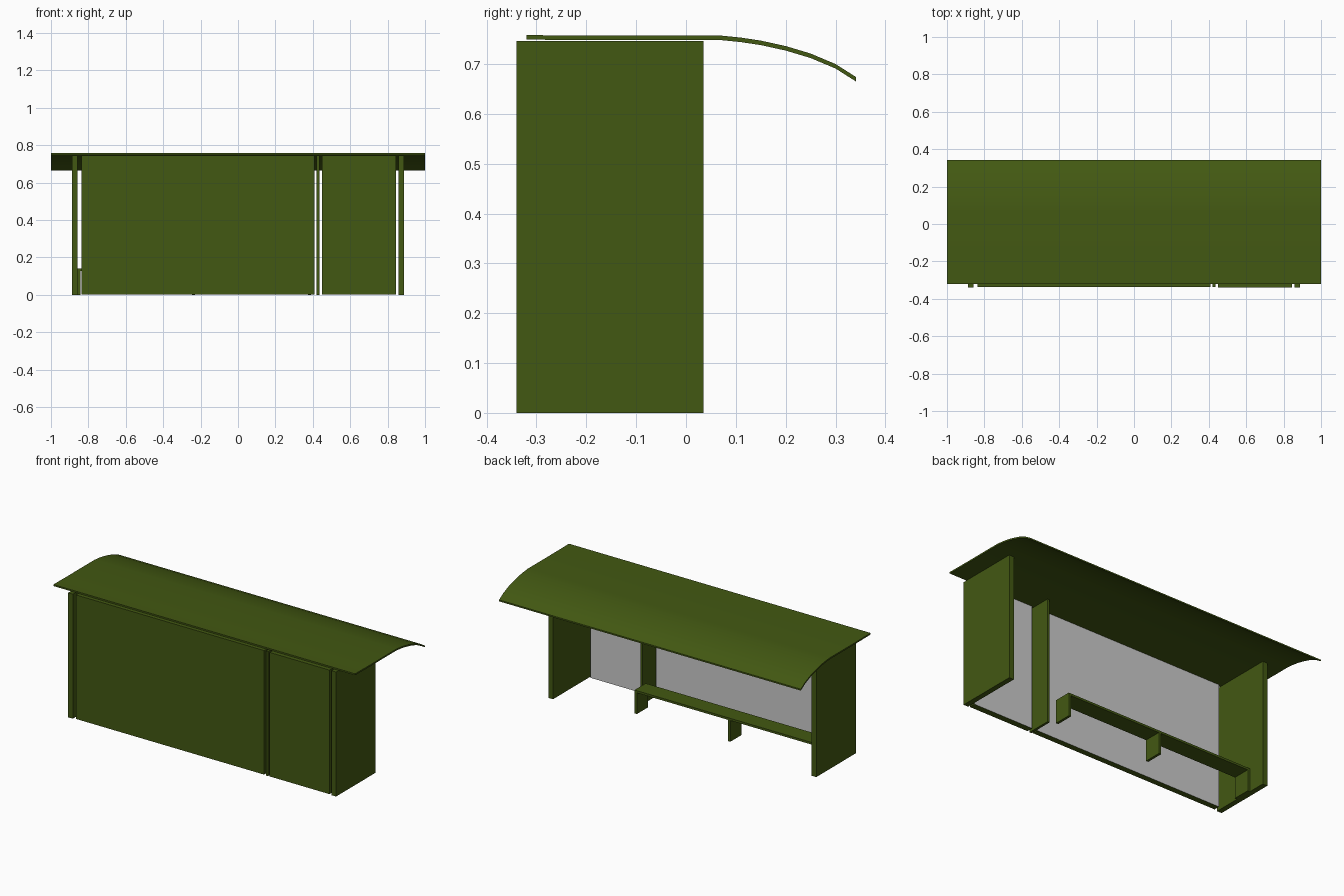
import bpy, bmesh, math

if "Cube" in bpy.data.objects:
    bpy.data.objects.remove(bpy.data.objects["Cube"])

green = bpy.data.materials.new("green_paint")
green.diffuse_color = (0.055, 0.098, 0.006, 1)
green.use_nodes = True
green.node_tree.nodes["Principled BSDF"].inputs["Base Color"].default_value = green.diffuse_color


def make_object(name, bm):
    bmesh.ops.recalc_face_normals(bm, faces=bm.faces)
    mesh = bpy.data.meshes.new(name)
    bm.to_mesh(mesh)
    bm.free()
    obj = bpy.data.objects.new(name, mesh)
    bpy.context.collection.objects.link(obj)
    obj.data.materials.append(green)
    return obj


def box(name, x, y, z, grey_back=False):
    bm = bmesh.new()
    bmesh.ops.create_cube(bm, size=1)
    for v in bm.verts:
        for i, (lo, hi) in enumerate((x, y, z)):
            v.co[i] = hi if v.co[i] > 0 else lo
    obj = make_object(name, bm)
    if grey_back:
        obj.data.materials.append(None)
        for p in obj.data.polygons:
            if p.normal.y > 0.9:
                p.material_index = 1
    return obj


# Thick end walls
for side, x in (("left", (-0.888, -0.857)), ("right", (0.857, 0.888))):
    box(side + "_end_wall", x, (-0.34, 0.035), (0, 0.746))

# Front panels with plain grey inner faces
box("wide_panel", (-0.838, 0.41), (-0.338, -0.302), (0.003, 0.746), True)
box("narrow_panel", (0.448, 0.845), (-0.34, -0.302), (0.003, 0.746), True)

# Divider fin between the panels
box("divider_fin", (0.421, 0.435), (-0.338, -0.19), (0, 0.746))

# Bench seat and its legs
box("bench_seat", (-0.857, 0.39), (-0.175, -0.07), (0.127, 0.14))
for i, x in enumerate((0.375, -0.245, -0.857)):
    box(f"bench_leg_{i + 1}", (x, x + 0.015), (-0.175, -0.07), (0, 0.127))

# Roof sheet: flat over the bench, curving down at the rear
top = [(-0.32, 0.758), (-0.2, 0.757), (0.07, 0.757), (0.11, 0.753), (0.15, 0.747),
       (0.2, 0.736), (0.25, 0.721), (0.3, 0.7), (0.341, 0.674)]
under = [(y, z - 0.009) for y, z in reversed(top)]
bm = bmesh.new()
face = bm.faces.new([bm.verts.new((-1, y, z)) for y, z in top + under])
ext = bmesh.ops.extrude_face_region(bm, geom=[face])
bmesh.ops.translate(bm, vec=(2, 0, 0),
                    verts=[e for e in ext["geom"] if isinstance(e, bmesh.types.BMVert)])
roof = make_object("curved_roof", bm)
bpy.context.view_layer.objects.active = roof
roof.select_set(True)
bpy.ops.object.shade_smooth_by_angle(angle=math.radians(30))
